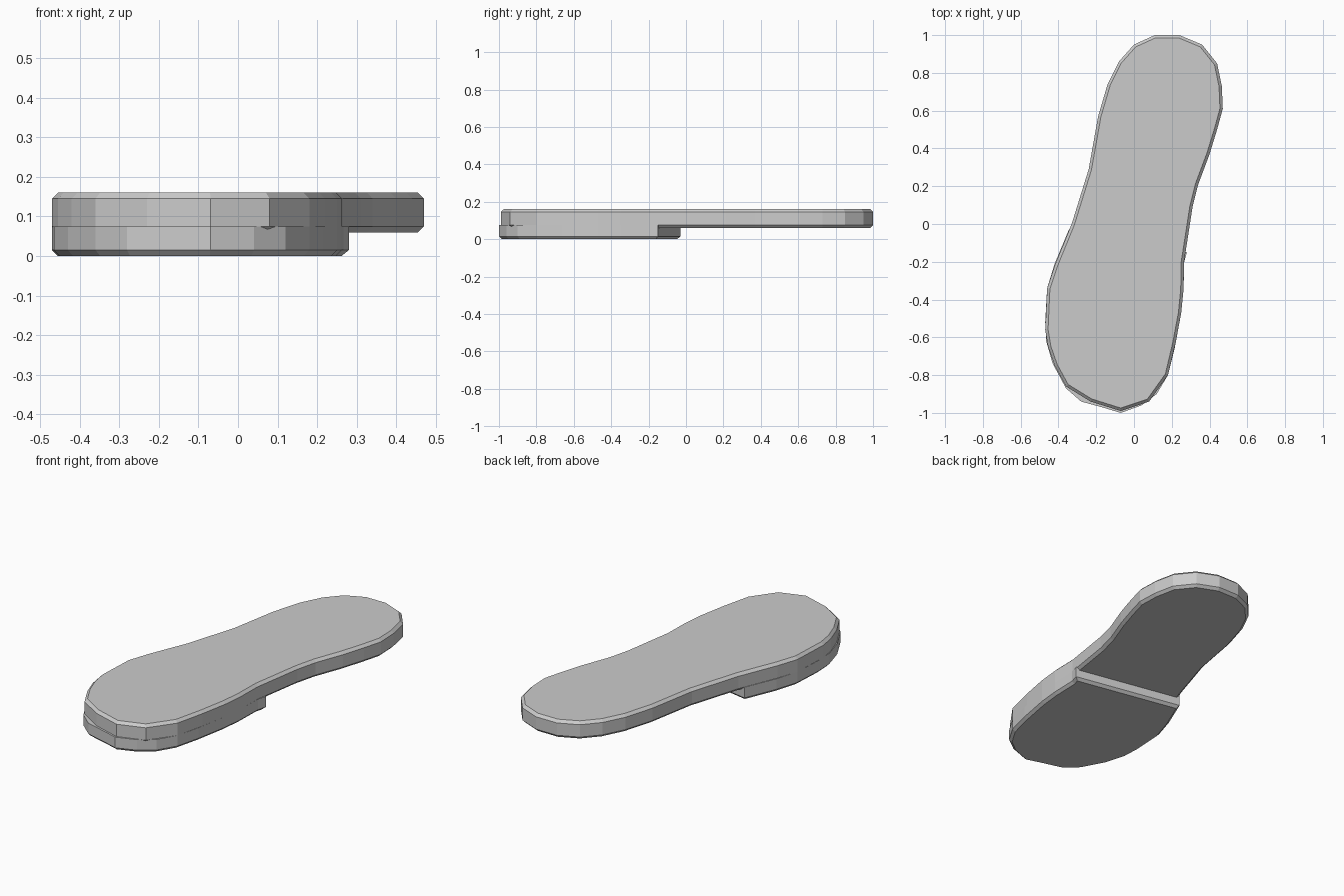
import bpy
import bmesh

cube = bpy.data.objects.get("Cube")
if cube:
    bpy.data.objects.remove(cube, do_unlink=True)

grey = bpy.data.materials.new("plain grey")
grey.use_nodes = True
colour = (0.6, 0.6, 0.6, 1)
grey.diffuse_color = colour
grey.node_tree.nodes["Principled BSDF"].inputs["Base Color"].default_value = colour


def slab(name, outline, bottom, top, rims, chamfer=0.015):
    """Extrude an outline upwards and chamfer the rims at the given heights."""
    bm = bmesh.new()
    face = bm.faces.new([bm.verts.new((x, y, bottom)) for x, y in outline])
    raised = bmesh.ops.extrude_face_region(bm, geom=[face])["geom"]
    for v in raised:
        if isinstance(v, bmesh.types.BMVert):
            v.co.z = top
    bmesh.ops.recalc_face_normals(bm, faces=bm.faces)
    edges = [e for e in bm.edges
             if any(all(abs(v.co.z - z) < 1e-4 for v in e.verts) for z in rims)]
    bmesh.ops.bevel(bm, geom=edges, offset=chamfer, segments=1,
                    profile=0.5, affect='EDGES')
    mesh = bpy.data.meshes.new(name)
    bm.to_mesh(mesh)
    bm.free()
    mesh.materials.append(grey)
    obj = bpy.data.objects.new(name, mesh)
    bpy.context.collection.objects.link(obj)
    return obj


# Sole: full foot outline, clockwise from the toe
sole_outline = [
    (.11, 1), (.24, 1), (.36, .95), (.44, .85), (.465, .73), (.47, .61),
    (.44, .5), (.4, .37), (.34, .21), (.31, .09), (.29, -.04), (.265, -.2),
    (.262, -.35), (.25, -.47), (.22, -.63), (.18, -.8), (.08, -.94),
    (-.07, -.99), (-.23, -.94), (-.36, -.86), (-.42, -.75), (-.455, -.65),
    (-.47, -.56), (-.46, -.34), (-.42, -.22), (-.33, 0), (-.24, .29),
    (-.19, .57), (-.14, .74), (-.08, .86), (0, .95)]
slab("sole", sole_outline, 0.06, 0.16, (0.06, 0.16))

# Heel: block under the rear with a slanted front face
heel_outline = [
    (.28, -.15), (.266, -.2), (.262, -.35), (.25, -.47), (.215, -.66),
    (.18, -.8), (.12, -.9), (.04, -.96), (-.07, -1), (-.17, -.97),
    (-.28, -.94), (-.36, -.87), (-.43, -.74), (-.465, -.62), (-.47, -.52),
    (-.46, -.34), (-.42, -.21), (-.345, -.03)]
slab("heel", heel_outline, 0, 0.075, (0,))
